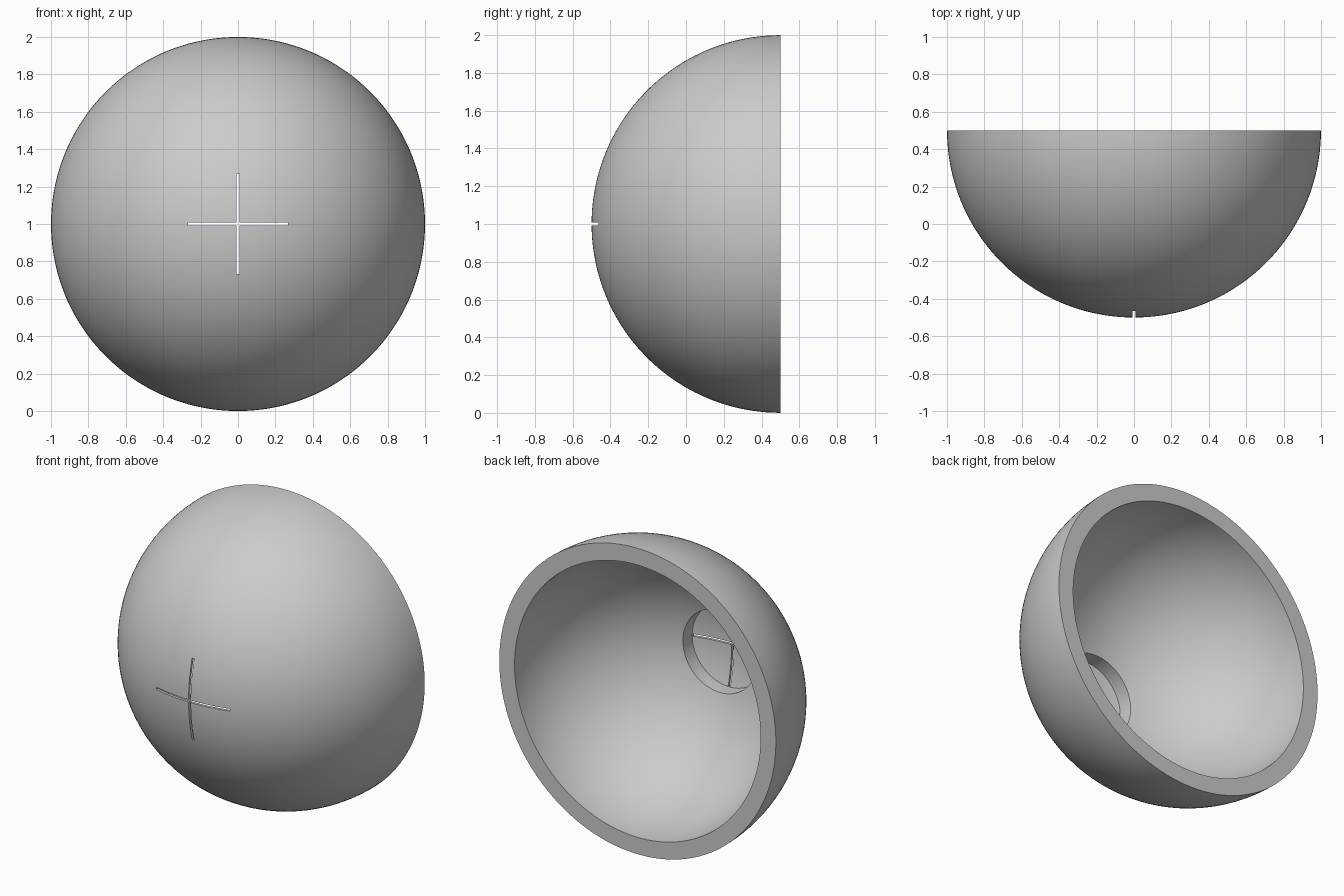
import bpy
import bmesh
from math import sin, cos, asin, pi, radians
from mathutils import Vector, Matrix

default_cube = bpy.data.objects.get("Cube")
if default_cube:
    bpy.data.objects.remove(default_cube, do_unlink=True)

OUTER, INNER, FLOOR = 1.0, 0.89, 0.982   # sphere radii
RECESS = 0.267                           # radius of the round recess
SLIT_LENGTH, SLIT_WIDTH = 0.532, 0.015
SEGMENTS = 128
CENTRE = Vector((0, 0.5, 1))

grey = bpy.data.materials.new("light grey")
grey.use_nodes = True
colour = (0.6, 0.6, 0.6, 1)
grey.diffuse_color = colour
grey.node_tree.nodes["Principled BSDF"].inputs["Base Color"].default_value = colour


def arc(radius, start, end, steps):
    """Points on a circle, with angles measured from the front pole."""
    angles = [start + (end - start) * i / steps for i in range(steps + 1)]
    return [Vector((radius * sin(a), -radius * cos(a), 0)) for a in angles]


def add_object(name, bm):
    mesh = bpy.data.meshes.new(name)
    bm.to_mesh(mesh)
    bm.free()
    obj = bpy.data.objects.new(name, mesh)
    bpy.context.collection.objects.link(obj)
    return obj


# Half section of the shell: outside, rim, inside, recess wall and floor
profile = arc(OUTER, 0, pi / 2, 40)
profile += arc(INNER, pi / 2, asin(RECESS / INNER), 32)
profile += arc(FLOOR, asin(RECESS / FLOOR), 0, 8)

# Revolve the section around the front-to-back axis
bm = bmesh.new()
verts = [bm.verts.new(p) for p in profile]
edges = [bm.edges.new(pair) for pair in zip(verts, verts[1:])]
bmesh.ops.rotate(bm, verts=verts, cent=(0, 0, 0),
                 matrix=Matrix.Rotation(pi / SEGMENTS, 3, 'Y'))
bmesh.ops.spin(bm, geom=verts + edges, cent=(0, 0, 0), axis=(0, 1, 0),
               angle=2 * pi, steps=SEGMENTS)
bmesh.ops.remove_doubles(bm, verts=bm.verts, dist=0.0001)
bmesh.ops.recalc_face_normals(bm, faces=bm.faces)
bmesh.ops.translate(bm, verts=bm.verts, vec=CENTRE)
shell = add_object("hemisphere_shell", bm)
shell.data.materials.append(grey)

bpy.ops.object.select_all(action='DESELECT')
bpy.context.view_layer.objects.active = shell
shell.select_set(True)

# Crossed slits cut through the thin front wall
for name, size in (("horizontal_slit", (SLIT_LENGTH, 0.2, SLIT_WIDTH)),
                   ("vertical_slit", (SLIT_WIDTH, 0.2, SLIT_LENGTH))):
    bm = bmesh.new()
    bmesh.ops.create_cube(bm, size=1)
    bmesh.ops.scale(bm, verts=bm.verts, vec=size)
    bmesh.ops.translate(bm, verts=bm.verts, vec=CENTRE - Vector((0, OUTER, 0)))
    cutter = add_object(name, bm)
    cutter.hide_render = True
    cut = shell.modifiers.new(name, 'BOOLEAN')
    cut.operation = 'DIFFERENCE'
    cut.solver = 'EXACT'
    cut.object = cutter
    bpy.ops.object.modifier_apply(modifier=cut.name)
    bpy.data.objects.remove(cutter, do_unlink=True)

bpy.ops.object.shade_smooth_by_angle(angle=radians(30))
